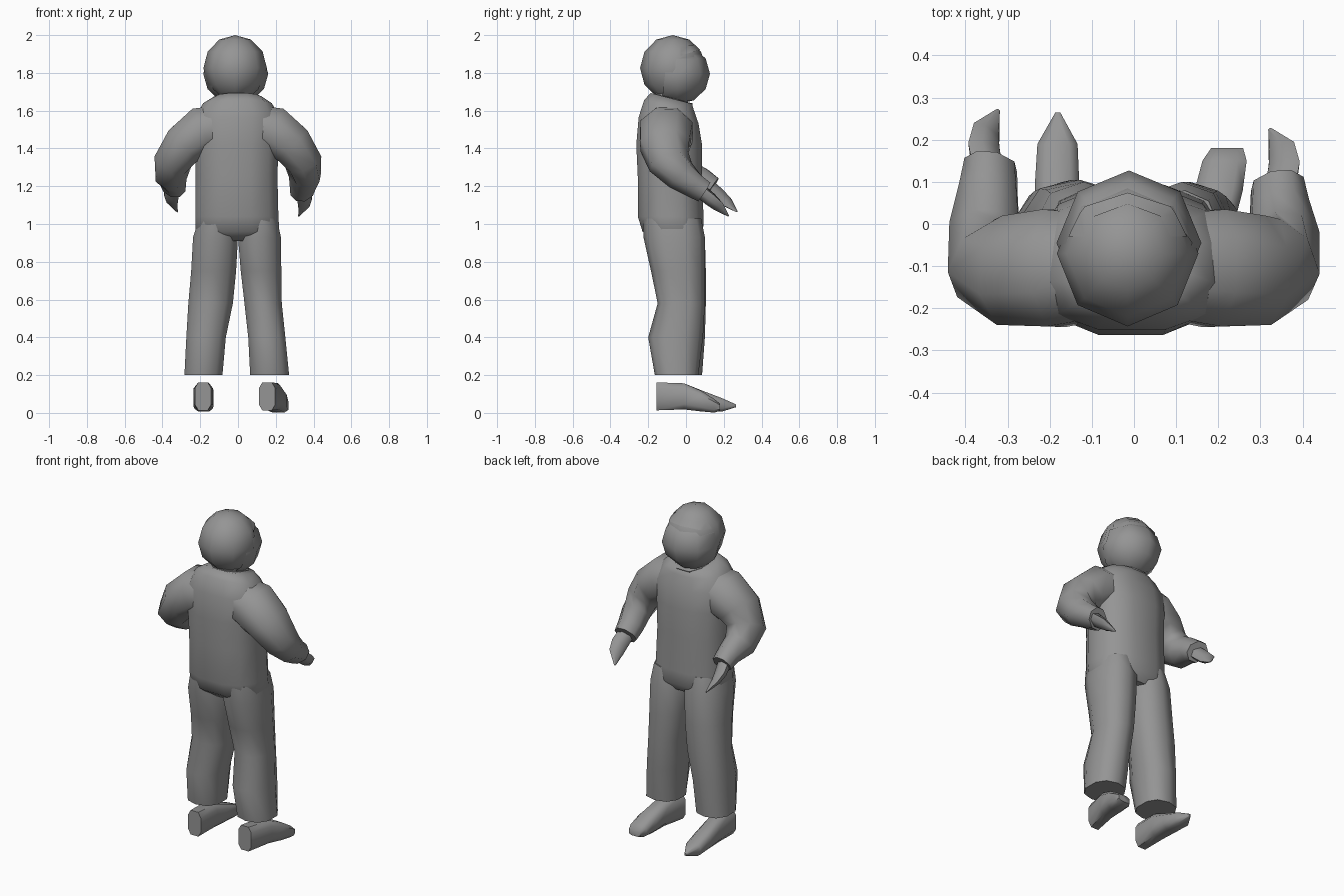
import bpy, bmesh, math
from mathutils import Vector

cube = bpy.data.objects.get("Cube")
if cube:
    bpy.data.objects.remove(cube)

grey = bpy.data.materials.new("suit grey")
grey.use_nodes = True
grey.diffuse_color = (0.3, 0.3, 0.3, 1)
grey.node_tree.nodes["Principled BSDF"].inputs["Base Color"].default_value = (0.3, 0.3, 0.3, 1)


def finish(name, bm, angle=55):
    bmesh.ops.recalc_face_normals(bm, faces=bm.faces)
    mesh = bpy.data.meshes.new(name)
    bm.to_mesh(mesh)
    bm.free()
    obj = bpy.data.objects.new(name, mesh)
    mesh.materials.append(grey)
    bpy.context.collection.objects.link(obj)
    bpy.ops.object.select_all(action='DESELECT')
    obj.select_set(True)
    bpy.context.view_layer.objects.active = obj
    bpy.ops.object.shade_smooth_by_angle(angle=math.radians(angle))
    return obj


def loft(name, rings, sides=10, power=0.85):
    """Skin rounded rings, each given as centre, half-axis u, half-axis v."""
    bm = bmesh.new()
    loops = []
    for c, u, v in rings:
        loop = []
        for i in range(sides):
            a = math.tau * (i + 0.5) / sides
            ca, sa = math.cos(a), math.sin(a)
            p = c + u * math.copysign(abs(ca) ** power, ca) + v * math.copysign(abs(sa) ** power, sa)
            loop.append(bm.verts.new(p))
        loops.append(loop)
    for a, b in zip(loops, loops[1:]):
        for i in range(sides):
            j = (i + 1) % sides
            bm.faces.new((a[i], a[j], b[j], b[i]))
    bm.faces.new(loops[0])
    bm.faces.new(loops[-1])
    return finish(name, bm)


def level(z, x0, x1, y0, y1, slope=0.0):
    """Ring lying flat, from its extents, optionally tipped towards +y."""
    ry = (y1 - y0) / 2
    return (Vector(((x0 + x1) / 2, (y0 + y1) / 2, z)), Vector(((x1 - x0) / 2, 0, 0)),
            Vector((0, ry, -slope * ry)))


def tube(name, path, side, sides=8):
    """Limb along a path of (x, y, z, depth, width) points."""
    pts = [Vector((side * p[0], p[1], p[2])) for p in path]
    rings = []
    for i, p in enumerate(pts):
        t = (pts[min(i + 1, len(pts) - 1)] - pts[max(i - 1, 0)]).normalized()
        out = Vector((side, 0, 1))
        v = (out - t * out.dot(t)).normalized()
        rings.append((p, t.cross(v) * path[i][3], v * path[i][4]))
    return loft(name, rings, sides, 0.95)


# Torso with tipped collar
loft("torso", [
    level(0.91, -0.19, 0.19, -0.17, 0.06),
    level(0.96, -0.23, 0.225, -0.235, 0.095),
    level(1.04, -0.23, 0.22, -0.26, 0.098),
    level(1.25, -0.23, 0.215, -0.26, 0.088),
    level(1.42, -0.235, 0.22, -0.268, 0.09),
    level(1.55, -0.24, 0.23, -0.255, 0.07, 0.1),
    level(1.63, -0.19, 0.185, -0.225, 0.045, 0.2),
    level(1.665, -0.13, 0.13, -0.19, 0.035, 0.26)], 12, 0.8)
loft("collar", [
    level(1.645, -0.11, 0.10, -0.18, 0.03, 0.26),
    level(1.665, -0.10, 0.09, -0.18, 0.045, 0.26)], 8)
loft("neck", [
    level(1.62, -0.09, 0.07, -0.17, -0.03),
    level(1.75, -0.09, 0.07, -0.16, -0.03)], 8)

# Trouser legs
loft("left_leg", [
    level(1.03, 0.03, 0.21, -0.23, 0.08),
    level(0.93, -0.005, 0.232, -0.225, 0.10),
    level(0.75, 0.01, 0.234, -0.185, 0.10),
    level(0.58, 0.03, 0.236, -0.15, 0.10),
    level(0.40, 0.05, 0.255, -0.20, 0.09),
    level(0.20, 0.06, 0.275, -0.165, 0.065)])
loft("right_leg", [
    level(1.03, -0.21, -0.03, -0.23, 0.08),
    level(0.93, -0.243, 0.005, -0.225, 0.10),
    level(0.75, -0.253, -0.005, -0.18, 0.105),
    level(0.58, -0.268, -0.022, -0.145, 0.105),
    level(0.40, -0.278, -0.06, -0.18, 0.10),
    level(0.20, -0.288, -0.078, -0.145, 0.085)])


# Shoes: stations of (y, bottom, top, half width)
def shoe(name, x, drift, stations):
    rings = []
    for y, low, high, w in stations:
        c = Vector((x + drift * (y + 0.15), y, (low + high) / 2))
        rings.append((c, Vector((w, 0, 0)), Vector((0, 0, (high - low) / 2))))
    loft(name, rings, 8, 0.6)


shoe("right_shoe", -0.185, 0.01, [
    (-0.155, 0.01, 0.165, 0.045), (-0.01, 0.015, 0.16, 0.055), (0.10, 0.01, 0.115, 0.055),
    (0.19, 0.005, 0.08, 0.05), (0.265, 0.03, 0.045, 0.006)])
shoe("left_shoe", 0.155, 0.2, [
    (-0.155, 0.01, 0.165, 0.045), (-0.01, 0.015, 0.16, 0.055), (0.08, 0.005, 0.12, 0.06),
    (0.15, 0.0, 0.075, 0.055), (0.18, 0.01, 0.05, 0.04)])

# Arms and hands, the right forearm reaching slightly further
for name, side, fwd in (("left", 1, 0.0), ("right", -1, 0.045)):
    lift = fwd * 0.5
    tube(name + "_arm", [
        (0.06, -0.10, 1.52, 0.13, 0.12),
        (0.19, -0.105, 1.49, 0.15, 0.14),
        (0.285, -0.11, 1.42, 0.14, 0.12),
        (0.345, -0.09, 1.33, 0.115, 0.10),
        (0.355, -0.03 + fwd * 0.5, 1.26, 0.09, 0.085),
        (0.345, 0.04 + fwd, 1.205 + lift, 0.068, 0.075),
        (0.34, 0.095 + fwd, 1.17 + lift, 0.058, 0.068)], side)
    tube(name + "_hand", [
        (0.345, 0.07 + fwd, 1.18 + lift, 0.035, 0.045),
        (0.355, 0.13 + fwd, 1.13 + lift, 0.03, 0.048),
        (0.35, 0.17 + fwd, 1.095 + lift, 0.022, 0.042),
        (0.322, 0.225 + fwd, 1.042 + lift, 0.003, 0.005)], side, 6)


# Helmet dome and visor, cut from faceted spheres
def shell(name, centre, radius, cuts, u=8, v=6):
    bm = bmesh.new()
    bmesh.ops.create_uvsphere(bm, u_segments=u, v_segments=v, radius=1)
    for p in bm.verts:
        p.co = Vector(centre) + Vector(a * b for a, b in zip(p.co, radius))
    for point, normal in cuts:
        bmesh.ops.bisect_plane(bm, geom=bm.verts[:] + bm.edges[:] + bm.faces[:], dist=0.0001,
                               plane_co=point, plane_no=normal, clear_outer=True)
    return finish(name, bm)


shell("helmet_dome", (-0.015, -0.07, 1.825), (0.168, 0.173, 0.175),
      [((0, -0.1, 1.685), (0, -0.1, -1))])
shell("visor", (-0.012, -0.045, 1.795), (0.172, 0.172, 0.162),
      [((0, -0.11, 1.8), (0, -1, 0.12)), ((0, -0.11, 1.855), (0, -0.3, 1))])
shell("brow", (-0.015, -0.06, 1.82), (0.172, 0.172, 0.175),
      [((0, 0.0, 1.9), (0, 0.3, -1)), ((0, -0.03, 1.9), (0, -1, 0)),
       ((0, 0.0, 1.945), (0, -0.1, 1))])
